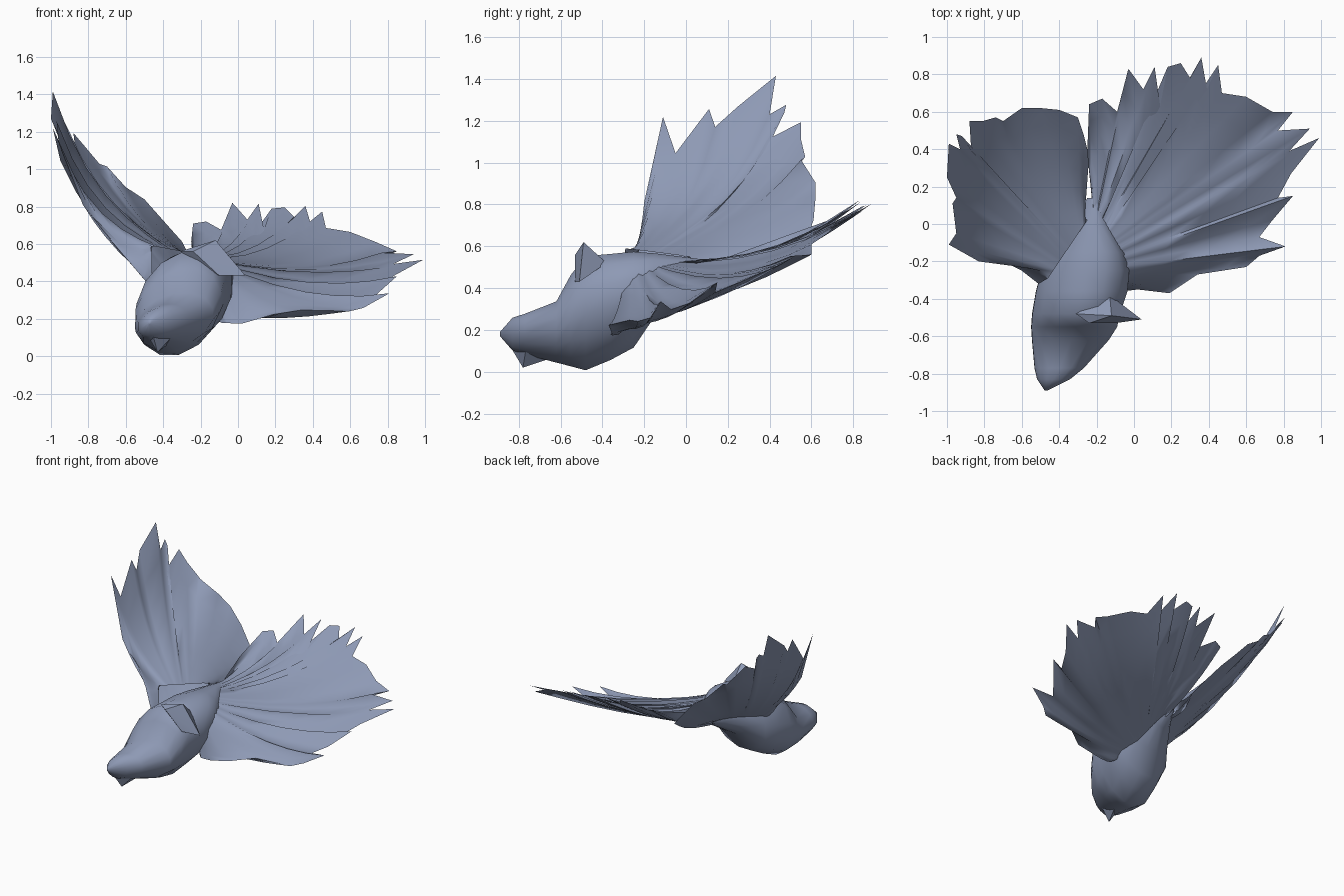
import bpy
import bmesh
import math
from mathutils import Vector

default_cube = bpy.data.objects.get("Cube")
if default_cube:
    bpy.data.objects.remove(default_cube, do_unlink=True)

# Single slate blue colour for the whole bird
SLATE = (0.27, 0.32, 0.46, 1.0)
slate = bpy.data.materials.new("slate_blue")
slate.use_nodes = True
slate.diffuse_color = SLATE
slate.node_tree.nodes["Principled BSDF"].inputs["Base Color"].default_value = SLATE


def finish(bm, name, angle):
    """Clean the mesh, turn it into an object, colour and shade it."""
    bmesh.ops.remove_doubles(bm, verts=bm.verts[:], dist=0.0005)
    bmesh.ops.recalc_face_normals(bm, faces=bm.faces[:])
    mesh = bpy.data.meshes.new(name)
    bm.to_mesh(mesh)
    bm.free()
    mesh.materials.append(slate)
    obj = bpy.data.objects.new(name, mesh)
    bpy.context.collection.objects.link(obj)
    bpy.ops.object.select_all(action="DESELECT")
    obj.select_set(True)
    bpy.context.view_layer.objects.active = obj
    bpy.ops.object.shade_smooth_by_angle(angle=math.radians(angle))
    return obj


def bridge(bm, first, second, closed):
    """Join two rows of vertices with quads."""
    count = len(first)
    for i in range(count if closed else count - 1):
        j = (i + 1) % count
        bm.faces.new((first[i], first[j], second[j], second[i]))


def loft(name, sections, sides=14, lean=0.25):
    """Skin rounded sections given as (centre x, y, half width, low z, high z)."""
    bm = bmesh.new()
    rings = []
    for cx, y, half, low, high in sections:
        ring = []
        for k in range(sides):
            a = math.tau * k / sides
            c, s = math.cos(a), math.sin(a)
            x = cx + half * (c + lean * s) / math.hypot(1, lean)
            z = (low + high) / 2 + (high - low) / 2 * s
            ring.append(bm.verts.new((x, y, z)))
        rings.append(ring)
    for first, second in zip(rings, rings[1:]):
        bridge(bm, first, second, True)
    bm.faces.new(rings[0])
    bm.faces.new(rings[-1])
    return finish(bm, name, 60)


def hull(name, points):
    """Sharp convex piece around a few points."""
    bm = bmesh.new()
    for point in points:
        bm.verts.new(point)
    bmesh.ops.convex_hull(bm, input=bm.verts[:])
    return finish(bm, name, 40)


def wing(name, outline, root_front, root_back, height, sag):
    """Feathered fan from a thick root out to a jagged outline.

    Roots are (x, y, low z, high z); outline tips are (x, y) with an
    optional lift above the general height of the wing.
    """
    bm = bmesh.new()
    steps = (0, 0.17, 0.35, 0.53, 0.7, 0.85, 1)
    last = len(outline) - 1
    start, end = Vector(root_front), Vector(root_back)
    surfaces = []
    for side in (0, 1):
        rows = []
        for t in steps:
            row = []
            for i, (tip_x, tip_y, *lift) in enumerate(outline):
                root = start.lerp(end, i / last)
                x = root.x + (tip_x - root.x) * t
                y = root.y + (tip_y - root.y) * t
                low = height(x, y) - sag * math.sin(math.pi * t)
                low += (root.z - height(root.x, root.y)) * (1 - t) ** 2
                low += sum(lift) * t * t
                puff = (root.w - root.z) * (1 - t) ** 1.3
                row.append(bm.verts.new((x, y, low + side * puff)))
            rows.append(row)
        for first, second in zip(rows, rows[1:]):
            bridge(bm, first, second, False)
        surfaces.append(rows)
    # Walls along the front and back edges
    for edge in (0, last):
        lower, upper = ([row[edge] for row in rows] for rows in surfaces)
        bridge(bm, lower, upper, False)
    return finish(bm, name, 75)


# Body and head, from beak to rump
loft("body", [
    (-0.47, -0.89, 0.008, 0.17, 0.19),
    (-0.43, -0.83, 0.09, 0.10, 0.26),
    (-0.40, -0.77, 0.135, 0.08, 0.28),
    (-0.34, -0.62, 0.21, 0.04, 0.34),
    (-0.32, -0.55, 0.235, 0.02, 0.47),
    (-0.31, -0.48, 0.24, 0.00, 0.56),
    (-0.28, -0.36, 0.25, 0.05, 0.57),
    (-0.26, -0.25, 0.24, 0.11, 0.58),
    (-0.24, -0.15, 0.19, 0.26, 0.57),
    (-0.23, 0.00, 0.10, 0.36, 0.55),
    (-0.22, 0.14, 0.03, 0.44, 0.53),
])

# Hooked lower beak
hull("lower_beak", [
    (-0.47, -0.87, 0.17), (-0.43, -0.78, 0.02), (-0.52, -0.75, 0.17),
    (-0.32, -0.76, 0.14), (-0.38, -0.66, 0.06),
])

# Pointed crest on the nape
hull("crest", [
    (-0.31, -0.48, 0.56), (-0.12, -0.49, 0.62), (0.04, -0.51, 0.43),
    (-0.10, -0.53, 0.43), (-0.24, -0.53, 0.56), (-0.13, -0.38, 0.52),
])


# Left wing, spread low
def left_height(x, y):
    return 0.38 + 0.42 * y + 0.1 * y * y - 0.08 * x


left_outline = [
    (-0.06, -0.36, -0.07), (0.02, -0.35, -0.07), (0.19, -0.37), (0.34, -0.27),
    (0.60, -0.23), (0.67, -0.17), (0.81, -0.12, 0.07), (0.67, -0.07),
    (0.74, 0.02), (0.85, 0.15, 0.05), (0.77, 0.14), (0.84, 0.27),
    (0.99, 0.46), (0.83, 0.39), (0.94, 0.51), (0.77, 0.50),
    (0.85, 0.60, -0.04), (0.74, 0.60), (0.60, 0.68), (0.47, 0.70),
    (0.45, 0.85), (0.39, 0.72), (0.36, 0.89), (0.30, 0.78),
    (0.25, 0.86), (0.18, 0.84), (0.14, 0.63), (0.11, 0.84, 0.02),
    (0.05, 0.72), (-0.03, 0.83, 0.02), (-0.09, 0.60), (-0.17, 0.67),
    (-0.24, 0.64), (-0.25, 0.38, 0.04), (-0.22, 0.12, 0.07),
]
wing("left_wing", left_outline, (-0.12, -0.30, 0.20, 0.50),
     (-0.22, 0.06, 0.42, 0.54), left_height, 0.045)


# Right wing, raised high
def right_height(x, y):
    return 0.4 - 0.75 * x + 0.33 * x ** 6 + 0.4 * (y - 0.6)


right_outline = [
    (-0.51, -0.32), (-0.60, -0.25), (-0.70, -0.20), (-0.83, -0.20),
    (-0.99, -0.11, 0.05), (-0.95, -0.05, -0.05), (-0.97, 0.11, 0.05),
    (-0.95, 0.14), (-1.00, 0.25, -0.07), (-0.99, 0.43, 0.03),
    (-0.93, 0.40), (-0.95, 0.48, -0.03), (-0.92, 0.47), (-0.87, 0.39),
    (-0.88, 0.55), (-0.81, 0.55, 0.03), (-0.74, 0.57, 0.03),
    (-0.70, 0.55, 0.07), (-0.60, 0.62, 0.03), (-0.50, 0.62, 0.05),
    (-0.40, 0.61, 0.02), (-0.30, 0.57), (-0.27, 0.48), (-0.24, 0.36),
    (-0.33, 0.16), (-0.26, 0.05, 0.08),
]
wing("right_wing", right_outline, (-0.46, -0.29, 0.37, 0.59),
     (-0.25, 0.02, 0.42, 0.55), right_height, 0.01)
